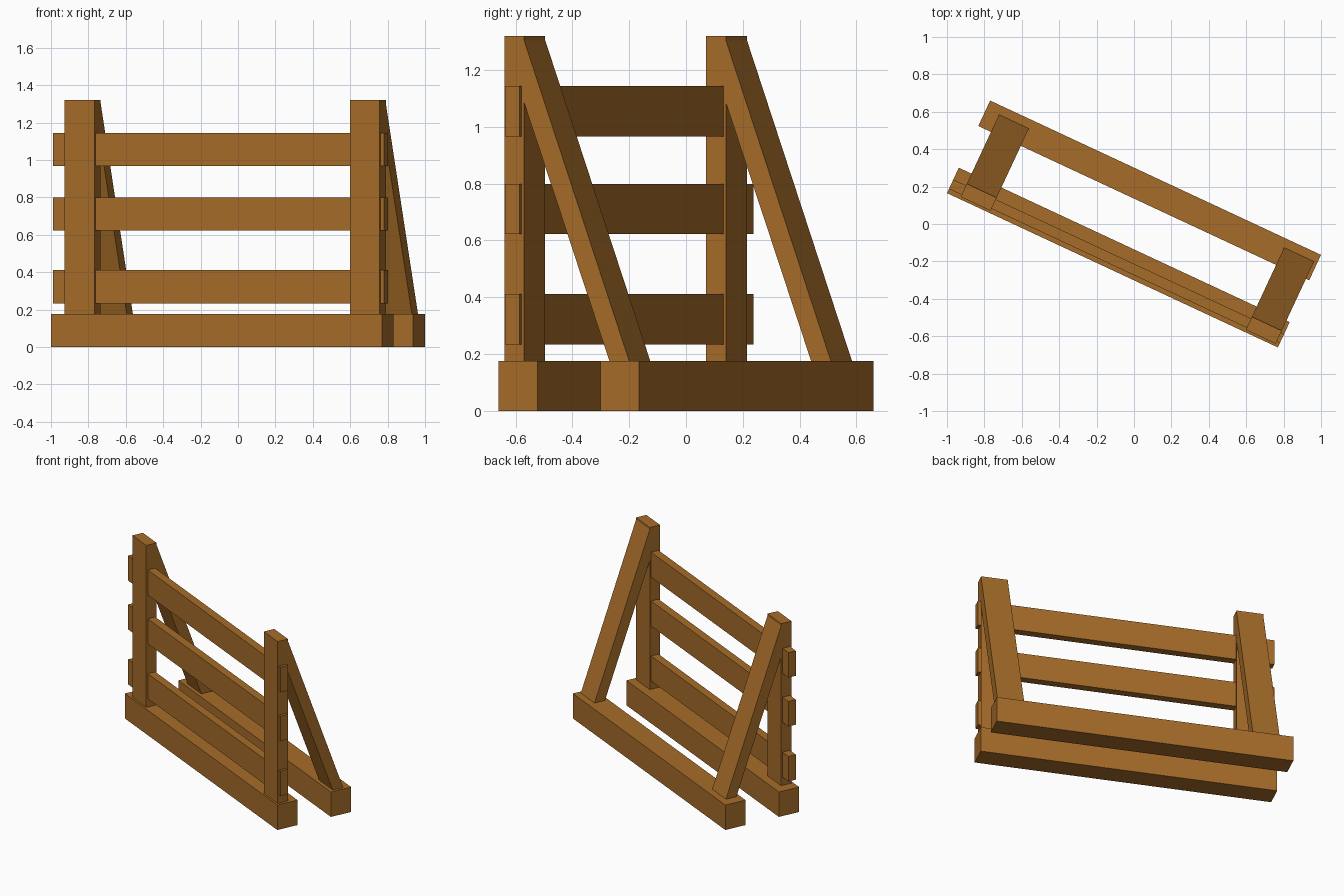
import bpy, bmesh
from math import radians
from mathutils import Matrix

if "Cube" in bpy.data.objects:
    bpy.data.objects.remove(bpy.data.objects["Cube"])

TURN = Matrix.Rotation(radians(-25), 4, 'Z')  # whole fence stands turned

wood = bpy.data.materials.new("wood")
wood.diffuse_color = (0.38, 0.15, 0.022, 1)
wood.use_nodes = True
wood.node_tree.nodes["Principled BSDF"].inputs["Base Color"].default_value = wood.diffuse_color


def prism(name, u0, u1, profile):
    """Extrude a (depth, height) profile along the fence from u0 to u1."""
    bm = bmesh.new()
    face = bm.faces.new([bm.verts.new((u0, v, z)) for v, z in profile])
    ext = bmesh.ops.extrude_face_region(bm, geom=[face])
    bmesh.ops.translate(bm, vec=(u1 - u0, 0, 0),
                        verts=[e for e in ext['geom'] if isinstance(e, bmesh.types.BMVert)])
    bmesh.ops.recalc_face_normals(bm, faces=bm.faces)
    mesh = bpy.data.meshes.new(name)
    bm.to_mesh(mesh)
    bm.free()
    mesh.materials.append(wood)
    obj = bpy.data.objects.new(name, mesh)
    obj.matrix_world = TURN
    bpy.context.collection.objects.link(obj)


def beam(name, u0, u1, v0, v1, z0, z1):
    prism(name, u0, u1, [(v0, z0), (v1, z0), (v1, z1), (v0, z1)])


L = 0.976      # half length
BASE = 0.176   # base beam height
TOP = 1.32

# Two base beams
beam("front_base", -L, L, -0.273, -0.123, 0, BASE)
beam("back_base", -L, L, 0.123, 0.273, 0, BASE)

# Three rails, set into the posts
for name, z in (("lower", 0.234), ("middle", 0.622), ("upper", 0.967)):
    beam(name + "_rail", -L, L, -0.248, -0.193, z, z + 0.177)

# Upright posts with a sloping brace behind each
for side, u in (("left", -0.901), ("right", 0.781)):
    beam(side + "_post", u, u + 0.176, -0.26, -0.183, BASE, TOP)
    prism(side + "_brace", u, u + 0.176,
          [(-0.183, 1.085), (0.148, BASE), (0.225, BASE), (-0.183, 1.305)])
